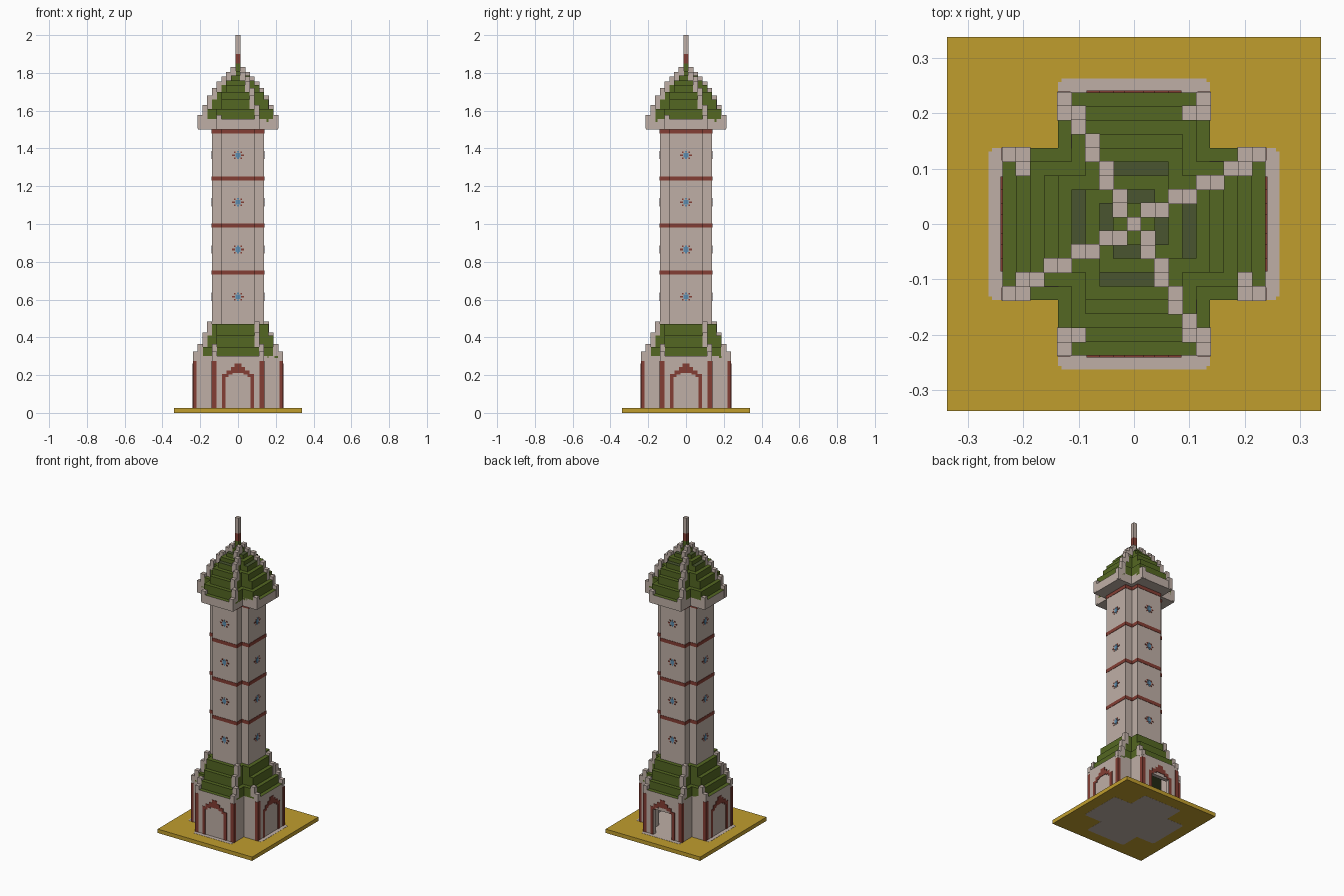
import bpy, bmesh, math
from mathutils import Matrix, Vector

cube = bpy.data.objects.get("Cube")
if cube:
    bpy.data.objects.remove(cube, do_unlink=True)

U = 0.025  # block size


def material(name, rgb):
    m = bpy.data.materials.new(name)
    m.use_nodes = True
    m.diffuse_color = (*rgb, 1)
    m.node_tree.nodes["Principled BSDF"].inputs["Base Color"].default_value = (*rgb, 1)
    return m


STONE = material("pale stone", (0.52, 0.43, 0.38))
GREEN = material("roof green", (0.088, 0.135, 0.016))
DARK = material("dark green", (0.067, 0.091, 0.03))
SAND = material("golden sand", (0.53, 0.34, 0.027))
RED = material("brick red", (0.23, 0.048, 0.034))
BLUE = material("tile blue", (0.11, 0.27, 0.44))


def finish(name, bm, mats):
    bmesh.ops.recalc_face_normals(bm, faces=bm.faces)
    me = bpy.data.meshes.new(name)
    bm.to_mesh(me)
    bm.free()
    for m in mats:
        me.materials.append(m)
    ob = bpy.data.objects.new(name, me)
    bpy.context.scene.collection.objects.link(ob)
    return ob


def add_box(bm, lo, hi):
    lo, hi = Vector(lo), Vector(hi)
    size = hi - lo
    mat = Matrix.Translation((lo + hi) / 2) @ Matrix.Diagonal((*size, 1))
    bmesh.ops.create_cube(bm, size=1, matrix=mat)


def box(name, lo, hi, mat):
    bm = bmesh.new()
    add_box(bm, lo, hi)
    return finish(name, bm, [mat])


def add_prism(bm, outline, vec):
    face = bm.faces.new([bm.verts.new(p) for p in outline])
    new = bmesh.ops.extrude_face_region(bm, geom=[face])["geom"]
    bmesh.ops.translate(bm, vec=vec, verts=[v for v in new if isinstance(v, bmesh.types.BMVert)])


def cross(name, a, w, z0, z1, mat, top=None):
    """Plus-shaped prism: arm reach a, arm half width w, optional top colour."""
    bm = bmesh.new()
    quarter = [Vector((a, -w, z0)), Vector((a, w, z0)), Vector((w, w, z0))]
    pts = [Matrix.Rotation(math.radians(90 * k), 3, 'Z') @ p for k in range(4) for p in quarter]
    add_prism(bm, pts, (0, 0, z1 - z0))
    ob = finish(name, bm, [mat, top or mat])
    for f in ob.data.polygons:
        f.material_index = int(f.normal.z > 0.5)
    return ob


def four(bm):
    """Repeat everything in the mesh around the tower axis."""
    src = bm.verts[:] + bm.edges[:] + bm.faces[:]
    for k in range(1, 4):
        dup = bmesh.ops.duplicate(bm, geom=src)["geom"]
        bmesh.ops.rotate(bm, verts=[v for v in dup if isinstance(v, bmesh.types.BMVert)],
                         matrix=Matrix.Rotation(math.radians(90 * k), 3, 'Z'))


def blocks(name, cells, mat):
    """Stone blocks at (x, y, z0, z1), repeated on all four arms."""
    bm = bmesh.new()
    h = U / 2 + 0.001
    for x, y, z0, z1 in cells:
        add_box(bm, (x - h, y - h, z0), (x + h, y + h, z1))
    four(bm)
    return finish(name, bm, [mat])


def cut(ob, cutter):
    mod = ob.modifiers.new("cut", 'BOOLEAN')
    mod.operation = 'DIFFERENCE'
    mod.solver = 'EXACT'
    mod.object = cutter
    cutter.hide_render = True
    cutter.hide_viewport = True
    cutter.display_type = 'WIRE'


# Ground plate and paving flush with it
box("ground_plate", (-0.3375, -0.3375, 0), (0.3375, 0.3375, U), SAND)
cross("paving", 0.2625, 0.131, -0.0005, U + 0.001, STONE)
cross("paving_inner", 0.256, 0.1375, -0.0005, U + 0.001, STONE)

# Hollow base with a doorway at the back
base = cross("base_walls", 0.2375, 0.1375, U, 0.3, STONE, GREEN)
cut(base, cross("room_cutter", 0.2125, 0.1125, 0.015, 0.28, STONE))
cut(base, box("door_cutter", (-0.065, 0.15, 0.015), (0.065, 0.3, 0.19), STONE))
cross("room_ceiling", 0.2125, 0.1125, 0.275, 0.281, DARK)
blocks("base_corner_caps", [(0.225, s * 0.125, 0.29, 0.325) for s in (-1, 1)], STONE)

# Red corner strips and door arches on the four base faces
bm = bmesh.new()
for s in (-1, 1):
    add_box(bm, (0.2365, min(s * 0.138, s * 0.115), U), (0.2395, max(s * 0.138, s * 0.115), 0.275))
    add_box(bm, (0.22, min(s * 0.135, s * 0.139), U), (0.2385, max(s * 0.135, s * 0.139), 0.275))
four(bm)
finish("corner_strips", bm, [RED])

bm = bmesh.new()
outer = [(0.086, U), (0.086, 0.205), (0.062, 0.205), (0.062, 0.225), (0.037, 0.225),
         (0.037, 0.242), (0.018, 0.242), (0.018, 0.262)]
inner = [(0.03, 0.212), (0.03, 0.203), (0.05, 0.203), (0.05, 0.19), (0.066, 0.19), (0.066, U)]
arch = outer + [(-y, z) for y, z in reversed(outer)]
arch += [(-y, z) for y, z in reversed(inner)] + inner
add_prism(bm, [(0.2365, y, z) for y, z in arch], (0.004, 0, 0))
four(bm)
finish("door_arches", bm, [RED])


# Stepped roofs: each layer is (reach, half width, top height, tread colour)
def stepped_roof(name, layers, z, lift):
    hips = []
    for i, (a, w, z1, tread) in enumerate(layers):
        cross(f"{name}_step_{i + 1}", a, w, z - 0.01, z1, GREEN, tread)
        hips.append((a - U / 2, w - U / 2, z, z1 + lift))
        z = z1
    blocks(name + "_hip_stones", hips, STONE)


stepped_roof("lower_roof", [(0.2125, 0.1375, 0.35, GREEN), (0.1875, 0.1125, 0.41, GREEN),
                            (0.1625, 0.1125, 0.47, GREEN)], 0.3, 0.015)
blocks("lower_roof_caps", [(0.2, -0.125, 0.3, 0.365)], STONE)

# Shaft with red bands and flower tiles
cross("shaft", 0.1375, 0.0875, 0.4, 1.51, STONE)
for i in range(4):
    z = 0.7425 + 0.249 * i
    cross(f"shaft_band_{i + 1}", 0.1395, 0.0895, z - 0.011, z + 0.011, RED)


def flowers(name, parts, mat):
    bm = bmesh.new()
    for i in range(4):
        zc = 0.615 + 0.25 * i
        for y, z, hy, hz in parts:
            add_box(bm, (0.136, y - hy, zc + z - hz), (0.1395, y + hy, zc + z + hz))
    four(bm)
    finish(name, bm, [mat])


r = 0.004
flowers("flower_centres", [(0, 0, 0.012, 0.012), (0, 0.018, r, r), (0, -0.018, r, r)], BLUE)
flowers("flower_petals", [(s * 0.016, t * 0.016, r, r) for s in (-1, 1) for t in (-1, 1)]
        + [(s * 0.024, 0, 0.007, r) for s in (-1, 1)], RED)

# Overhanging eaves with raised corner blocks
cross("eaves", 0.2125, 0.1125, 1.5, 1.555, STONE, GREEN)
blocks("eaves_corner_caps", [(0.2, s * 0.1, 1.505, 1.578) for s in (-1, 1)], STONE)

# Domed upper roof
stepped_roof("upper_roof", [(0.1875, 0.1125, 1.61, GREEN), (0.1625, 0.0875, 1.66, GREEN),
                            (0.1375, 0.0875, 1.7, GREEN), (0.1125, 0.0625, 1.735, DARK),
                            (0.0875, 0.0625, 1.76, GREEN), (0.0625, 0.0375, 1.785, DARK),
                            (0.0375, 0.0375, 1.81, GREEN)], 1.55, 0.02)

# Spire
h = U / 2
for name, z0, z1, mat in (("spire_foot", 1.8, 1.85, GREEN), ("spire_collar", 1.85, 1.9, RED),
                          ("spire_tip", 1.9, 2.0, STONE)):
    box(name, (-h, -h, z0), (h, h, z1), mat)
